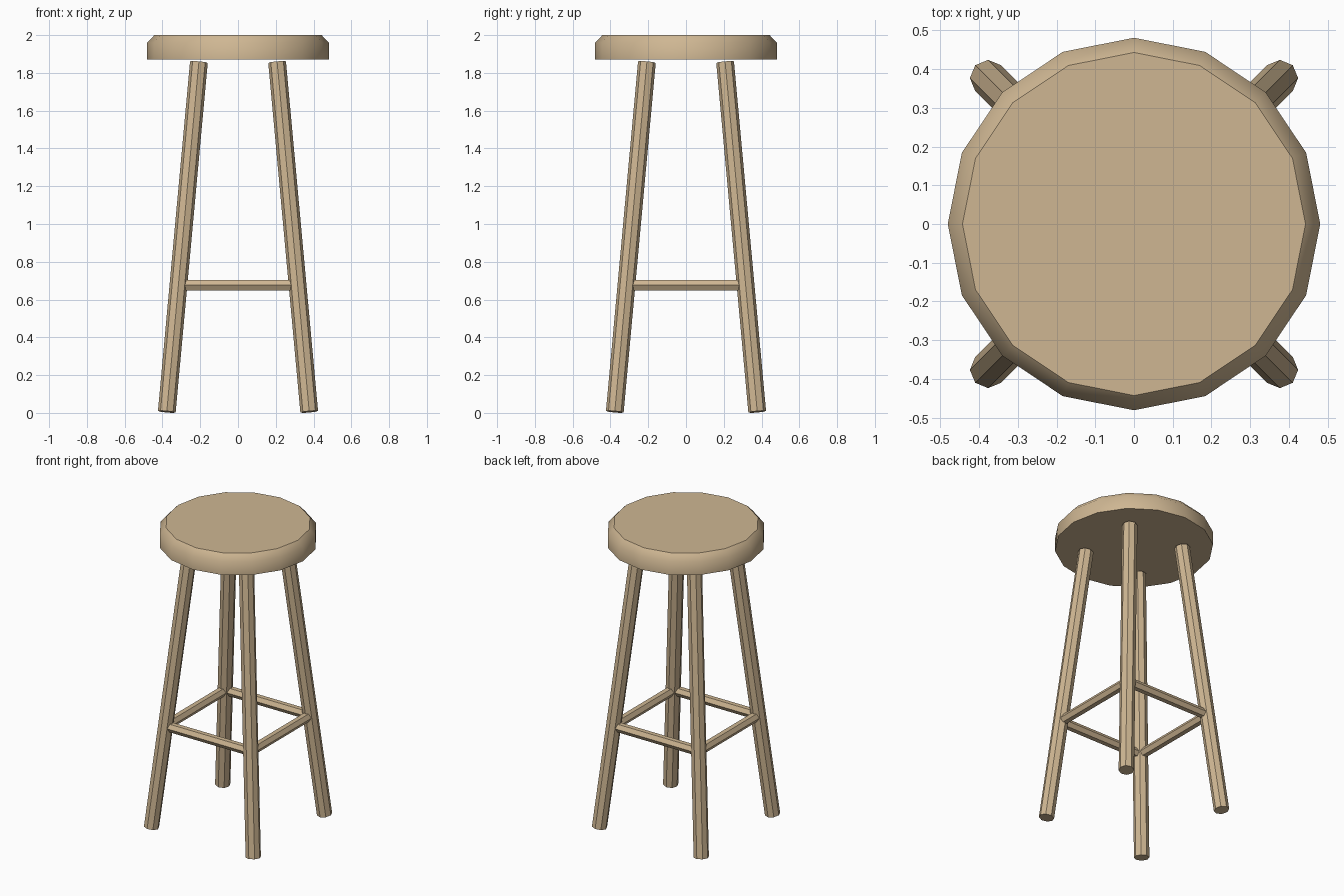
import bpy
import bmesh
from math import cos, sin, pi
from mathutils import Vector, Matrix

if "Cube" in bpy.data.objects:
    bpy.data.objects.remove(bpy.data.objects["Cube"])

wood = bpy.data.materials.new("light_wood")
wood.use_nodes = True
colour = (0.62, 0.47, 0.29, 1)
wood.diffuse_color = colour
wood.node_tree.nodes["Principled BSDF"].inputs["Base Color"].default_value = colour


def add_object(name, bm):
    bmesh.ops.recalc_face_normals(bm, faces=bm.faces)
    mesh = bpy.data.meshes.new(name)
    bm.to_mesh(mesh)
    bm.free()
    mesh.materials.append(wood)
    obj = bpy.data.objects.new(name, mesh)
    bpy.context.collection.objects.link(obj)
    return obj


def rod(name, start, end, radius, sides):
    """Flat-faced rod whose ends are square to its axis."""
    start, end = Vector(start), Vector(end)
    axis = end - start
    turn = Vector((0, 0, 1)).rotation_difference(axis).to_matrix().to_4x4()
    bm = bmesh.new()
    bmesh.ops.create_cone(bm, cap_ends=True, segments=sides, radius1=radius,
                          radius2=radius, depth=axis.length,
                          matrix=Matrix.Translation((start + end) / 2) @ turn)
    return add_object(name, bm)


# Seat: sixteen-sided disc with a chamfered top rim
SIDES = 16
bm = bmesh.new()
rings = [[bm.verts.new((r * cos(2 * pi * i / SIDES), r * sin(2 * pi * i / SIDES), z))
          for i in range(SIDES)]
         for r, z in ((0.481, 1.87), (0.481, 1.959), (0.443, 2.0))]
for low, high in zip(rings, rings[1:]):
    for i in range(SIDES):
        j = (i + 1) % SIDES
        bm.faces.new((low[i], low[j], high[j], high[i])).smooth = True
for cap in (rings[0], rings[-1]):
    face = bm.faces.new(cap)
    for edge in face.edges:
        edge.smooth = False
add_object("seat", bm)

# Splayed legs
FOOT, TOP = 0.377, 0.207
FOOT_Z, TOP_Z = 0.006, 1.857
for side, sx in (("left", 1), ("right", -1)):
    for end, sy in (("front", -1), ("back", 1)):
        rod(f"{end}_{side}_leg", (sx * FOOT, sy * FOOT, FOOT_Z),
            (sx * TOP, sy * TOP, TOP_Z), 0.047, 8)

# Rungs joining the leg centres, with flat tops
RUNG_Z = 0.676
reach = FOOT + (TOP - FOOT) * (RUNG_Z - FOOT_Z) / (TOP_Z - FOOT_Z)
for i, name in enumerate(("front", "left", "back", "right")):
    rung = rod(f"{name}_rung", (-reach, 0, 0), (reach, 0, 0), 0.031, 6)
    spin = Matrix.Rotation(i * pi / 2, 4, "Z")
    # Quarter roll puts an edge of the hexagon outward
    roll = Matrix.Rotation(0, 4, "X")
    tops = max(v.co.z for v in rung.data.vertices)
    if tops > 0.03:
        roll = Matrix.Rotation(pi / 2, 4, "X")
    rung.data.transform(spin @ Matrix.Translation((0, -reach, RUNG_Z)) @ roll)
